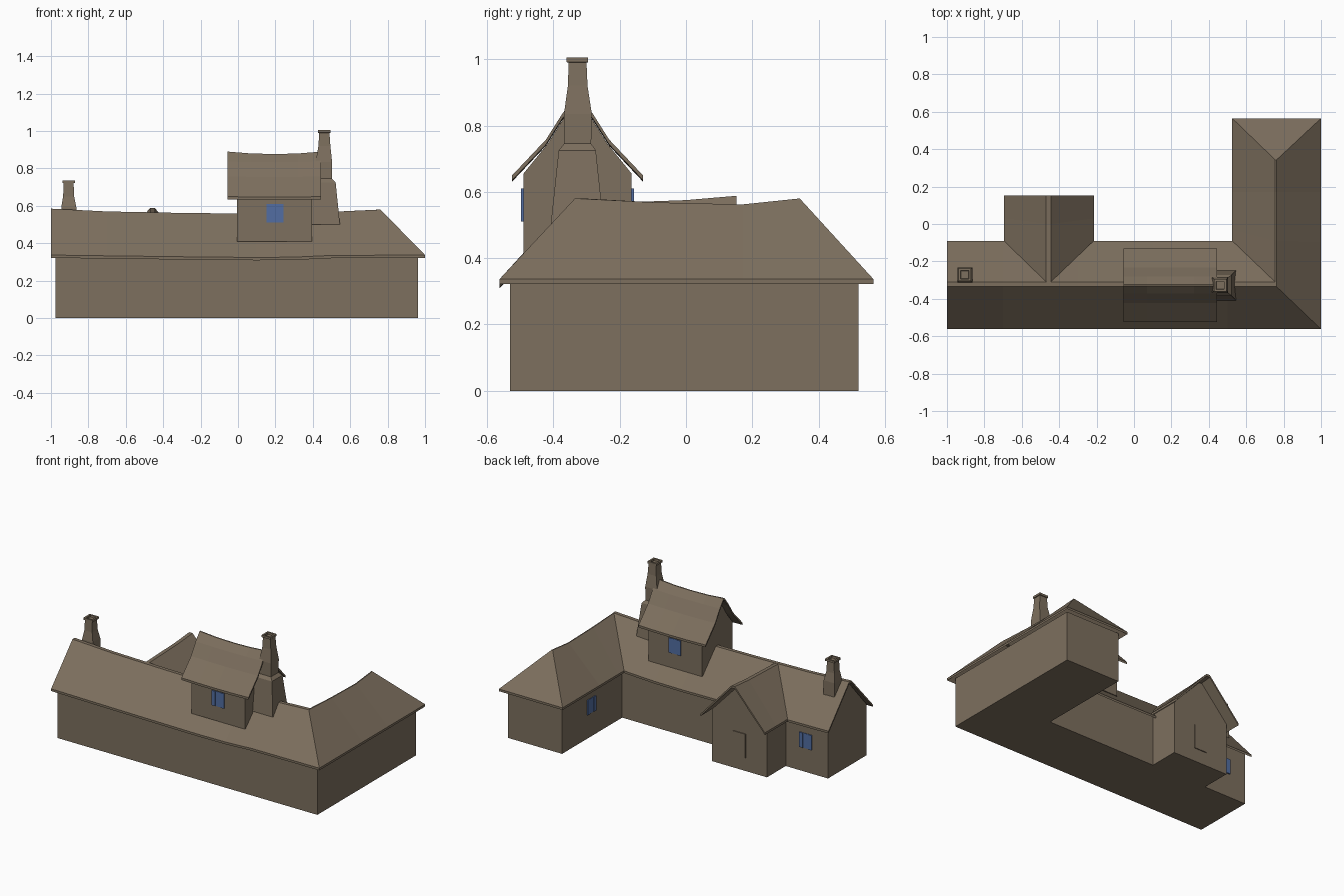
import bpy, bmesh, math

if "Cube" in bpy.data.objects:
    bpy.data.objects.remove(bpy.data.objects["Cube"])


def material(name, rgb):
    m = bpy.data.materials.new(name)
    m.diffuse_color = (*rgb, 1)
    m.use_nodes = True
    m.node_tree.nodes["Principled BSDF"].inputs["Base Color"].default_value = m.diffuse_color
    return m


BROWN = material("weathered_brown", (0.205, 0.160, 0.112))
BLUE = material("window_blue", (0.085, 0.155, 0.36))


def finish(name, bm, mat):
    bmesh.ops.remove_doubles(bm, verts=bm.verts, dist=0.0005)
    bmesh.ops.recalc_face_normals(bm, faces=bm.faces)
    me = bpy.data.meshes.new(name)
    bm.to_mesh(me)
    bm.free()
    me.materials.append(mat)
    ob = bpy.data.objects.new(name, me)
    bpy.context.collection.objects.link(ob)
    return ob


def box(name, x0, x1, y0, y1, z0, z1, mat=BROWN):
    loft(name, [[(x0, y0, z), (x1, y0, z), (x1, y1, z), (x0, y1, z)] for z in (z0, z1)], mat)


def loft(name, rings, mat=BROWN):
    """Closed solid through matching rings of points."""
    bm = bmesh.new()
    vs = [[bm.verts.new(p) for p in r] for r in rings]
    n = len(vs[0])
    for a, b in zip(vs, vs[1:]):
        for i in range(n):
            j = (i + 1) % n
            bm.faces.new((a[i], a[j], b[j], b[i]))
    bm.faces.new(vs[0])
    bm.faces.new(vs[-1])
    return finish(name, bm, mat)


def roof(name, stations, t=0.015, hip_end=False):
    """Roof shell: sweeps a profile through stations, then thickens downward."""
    bm = bmesh.new()
    vs = [[bm.verts.new(p) for p in s] for s in stations]
    for a, b in zip(vs, vs[1:]):
        for i in range(len(a) - 1):
            bm.faces.new((a[i], a[i + 1], b[i + 1], b[i]))
    if hip_end:
        bm.faces.new(vs[-1])
    geo = bmesh.ops.extrude_face_region(bm, geom=bm.faces[:] , use_keep_orig=True)
    for v in geo["geom"]:
        if isinstance(v, bmesh.types.BMVert):
            v.co.z -= t
    return finish(name, bm, BROWN)


# ---- L-shaped walls
plan = [(-0.975, -0.53), (0.963, -0.53), (0.963, 0.52), (0.56, 0.52), (0.56, -0.12), (-0.975, -0.12)]
loft("house_walls", [[(x, y, z) for x, y in plan] for z in (0, 0.335)])

# left gable wall
gable = [(-0.53, 0.3), (-0.53, 0.345), (-0.335, 0.565), (-0.31, 0.565), (-0.12, 0.345), (-0.12, 0.3)]
loft("left_gable", [[(x, y, z) for y, z in gable] for x in (-0.975, -0.8)])

# ---- main roof: long wing, mitred round the corner into the right wing
st = []
for x, ez, rz in ((-1, .337, .585), (-.7, .333, .57), (-.3, .328, .562), (.1, .324, .558), (.3, .326, .56), (.5, .335, .568)):
    st.append([(x, -.562, ez), (x, -.335, rz), (x, -.31, rz), (x, -.09, ez)])
for ye, yr, yl, rz in ((-.562, -.335, -.09, .58), (-.1, -.09, -.03, .568), (.17, .17, .17, .562), (.565, .343, .565, .58)):
    yi = -.31 if ye < -.5 else yr
    st.append([(1, ye, .337), (.762, yr, rz), (.755, yi, rz), (.525, yl, .337)])
roof("main_roof", st, hip_end=True)

# ---- back porch wing
porch = [(-.66, 0), (-.66, .35), (-.468, .56), (-.447, .56), (-.25, .35), (-.25, 0)]
loft("porch_walls", [[(x, y, z) for x, z in porch] for y in (-.2, .08)])
roof("porch_roof", [[(-.695, ye, .337), (-.47, yr, rz), (-.445, yr, rz), (-.215, ye, .337)]
                    for ye, yr, rz in ((.152, .152, .588), (.03, .0, .575), (-.09, -.31, .564))])

# ---- tower room on the roof, with a bell-curved gable roof
cy = -.327
half = [(.163, .41), (.163, .655), (.09, .745), (.043, .82), (.006, .865)]
prof = [(-d, z) for d, z in half] + [(d, z) for d, z in reversed(half)]
loft("tower_walls", [[(x, cy + d, z) for d, z in prof] for x in (-.005, .395)])
bell = [(.197, .65), (.095, .758), (.045, .837), (.004, .89)]
prof = [(-d, z) for d, z in bell] + [(d, z) for d, z in reversed(bell)]
roof("tower_roof", [[(x, cy + d, z - s * (.3 + (abs(d) < .01) * .7)) for d, z in prof]
                    for x, s in ((-.055, 0), (.07, .01), (.2, .013), (.32, .01), (.445, 0))])


# ---- chimneys: tapered shafts with a hollow cap
def chimney(name, rows):
    loft(name, [[(x0, y0, z), (x1, y0, z), (x1, y1, z), (x0, y1, z)] for x0, x1, y0, y1, z in rows])


def cap_rows(cx, cy, rx, ry, z):
    rows = ((1, z - .014), (1, z), (.65, z), (.6, z - .012))
    return [(cx - rx * k, cx + rx * k, cy - ry * k, cy + ry * k, zz) for k, zz in rows]


chimney("tower_chimney", [(.38, .545, -.408, -.248, .5), (.38, .522, -.384, -.272, .725),
                          (.41, .503, -.368, -.286, .745), (.415, .503, -.368, -.284, .835),
                          (.43, .494, -.356, -.297, .92), (.434, .489, -.354, -.3, .99)]
        + cap_rows(.461, -.328, .033, .033, 1.005))
chimney("end_chimney", [(-.945, -.862, -.312, -.232, .46), (-.945, -.864, -.312, -.233, .59),
                        (-.935, -.876, -.302, -.244, .65), (-.932, -.879, -.299, -.247, .722)]
        + cap_rows(-.905, -.272, .034, .034, .735))


# ---- windows: centre pane with two slightly raised shutters, laid on a wall
def window(name, axis, c, wall, z, out, h=.1):
    for part, a, b, d in (("pane", -.02, .02, .003), ("shutter_a", -.045, -.019, .007), ("shutter_b", .019, .045, .007)):
        lo, hi = sorted((wall - out * .001, wall + out * d))
        zz = (z - h / 2, z + h / 2)
        if axis == "x":
            box(f"{name}_{part}", c + a, c + b, lo, hi, *zz, BLUE)
        else:
            box(f"{name}_{part}", lo, hi, c + a, c + b, *zz, BLUE)


window("tower_front_window", "x", .197, cy - .163, .56, -1)
window("tower_back_window", "x", .197, cy + .163, .56, 1)
window("back_window", "x", -.81, -.12, .21, 1)
window("wing_window", "y", .21, .56, .21, -1)

# porch door
box("porch_door", -.502, -.408, .078, .086, .09, .25)
